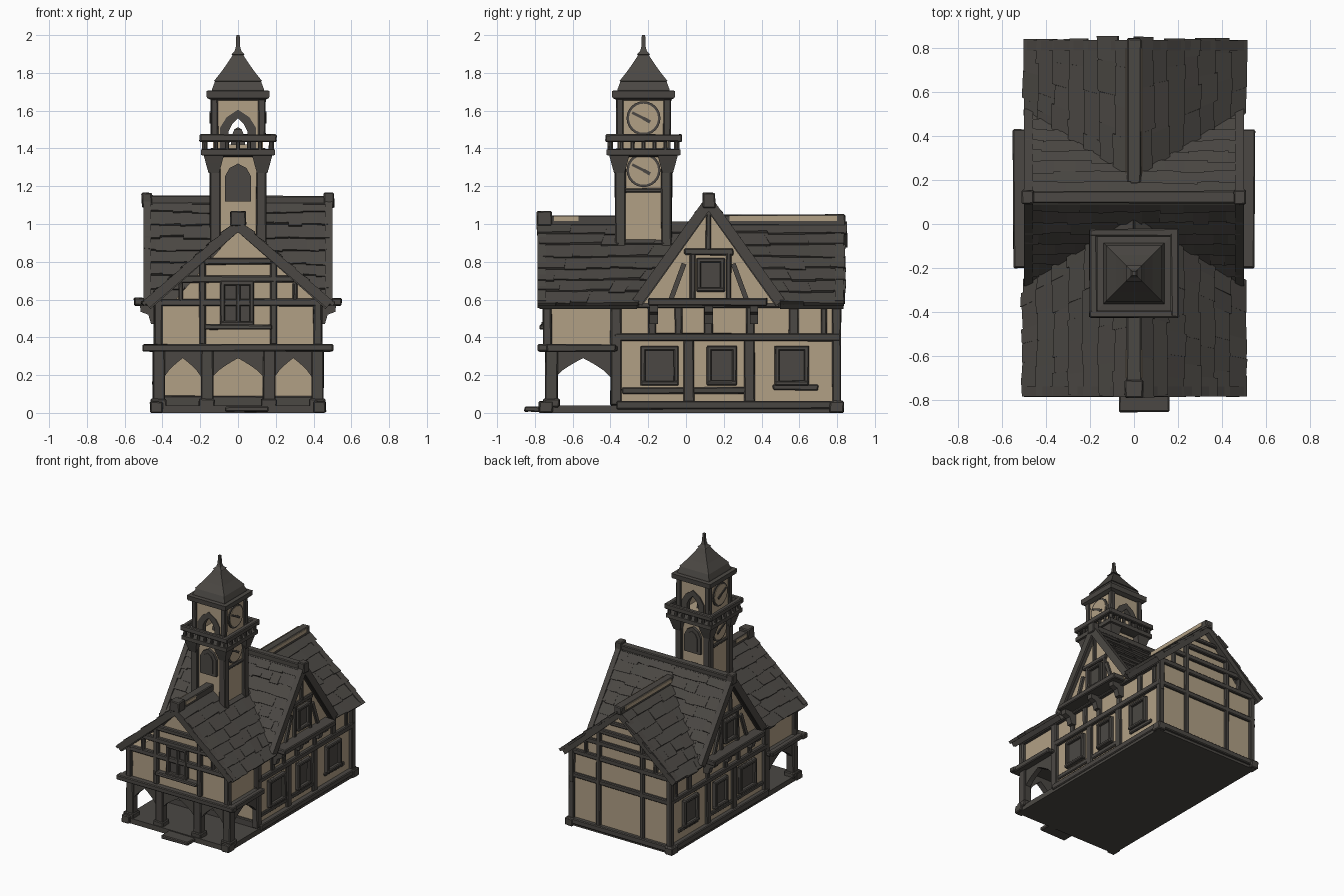
import bpy, bmesh, math, random
from mathutils import Vector as V

if "Cube" in bpy.data.objects:
    bpy.data.objects.remove(bpy.data.objects["Cube"])
random.seed(4)

def material(name, c):
    m = bpy.data.materials.new(name)
    m.diffuse_color = (*c, 1)
    m.use_nodes = True
    m.node_tree.nodes["Principled BSDF"].inputs["Base Color"].default_value = m.diffuse_color
    return m
WOOD = material("dark weathered wood", (0.070, 0.064, 0.057))
WALL = material("beige plaster", (0.44, 0.35, 0.235))

def finish(name, bm, mat, bevel=0):
    bmesh.ops.recalc_face_normals(bm, faces=bm.faces)
    me = bpy.data.meshes.new(name)
    bm.to_mesh(me); bm.free()
    me.materials.append(mat)
    o = bpy.data.objects.new(name, me)
    bpy.context.collection.objects.link(o)
    if bevel:
        b = o.modifiers.new("worn edges", 'BEVEL')
        b.width = bevel; b.segments = 1
    return o

def box(name, x0, x1, y0, y1, z0, z1, mat=WOOD, j=0.003):
    bm = bmesh.new()
    bmesh.ops.create_cube(bm, size=1)
    if mat is WALL: j = 0
    for v in bm.verts:
        v.co = V(((x0+x1)/2 + v.co.x*(x1-x0), (y0+y1)/2 + v.co.y*(y1-y0), (z0+z1)/2 + v.co.z*(z1-z0)))
        v.co += V([random.uniform(-j, j) for _ in range(3)])
        v.co.z = max(0, v.co.z)
    return finish(name, bm, mat, 0.006 if j and min(x1-x0, y1-y0, z1-z0) > 0.02 else 0)

def sides(name, x0, x1, *r, **k):          # same box on the left and right
    box(name + "_right", x0, x1, *r, **k)
    box(name + "_left", -x1, -x0, *r, **k)

def prism(name, pts, axis, a, b, mat=WOOD):  # outline in (x,z) or (y,z), extruded along y or x
    bm = bmesh.new()
    rings = [[bm.verts.new((u, d, v) if axis == 'y' else (d, u, v)) for u, v in pts] for d in (a, b)]
    n = len(pts)
    for r in rings: bm.faces.new(r)
    for i in range(n):
        bm.faces.new((rings[0][i], rings[0][(i+1) % n], rings[1][(i+1) % n], rings[1][i]))
    return finish(name, bm, mat)

def strip(name, p, q, w, axis, a, b, mat=WOOD):  # slanted board
    p, q = V(p), V(q)
    n = V((-(q-p).y, (q-p).x)).normalized() * w/2
    return prism(name, [p-n, q-n, q+n, p+n], axis, a, b, mat)

def half_arch(name, u, mid, spring, apex, top, axis, a, b):
    pts = [(u, top), (u, spring)]
    for t in (0.25, 0.5, 0.75, 1):
        pts.append((u + (mid-u)*t, spring + (apex-spring)*(t**0.75)))
    prism(name, pts + [(mid, top)], axis, a, b)

def loft(name, prof, cx, cy, mat=WOOD):     # stacked square sections
    bm = bmesh.new()
    rings = [[bm.verts.new((cx+sx*h, cy+sy*h, z)) for sx, sy in ((-1,-1),(1,-1),(1,1),(-1,1))] for h, z in prof]
    for r, s in zip(rings, rings[1:]):
        for i in range(4):
            bm.faces.new((r[i], r[(i+1) % 4], s[(i+1) % 4], s[i]))
    bm.faces.new(rings[0]); bm.faces.new(rings[-1])
    return finish(name, bm, mat)

def roof(name, a, b, c, d, rows=7):          # slab plus courses of uneven shingles; a-b eave, d-c ridge
    a, b, c, d = map(V, (a, b, c, d))
    n = (b-a).cross(d-a).normalized()
    if n.z < 0: n = -n
    bm = bmesh.new()
    at = lambda s, t, h: (a*(1-s)+b*s)*(1-t) + (d*(1-s)+c*s)*t + n*h
    def slab(cs):
        v = [bm.verts.new(at(*k)) for k in cs]
        for f in ((0,1,2,3), (4,5,6,7), (0,1,5,4), (1,2,6,5), (2,3,7,6), (3,0,4,7)):
            bm.faces.new([v[i] for i in f])
    q = ((0,0), (1,0), (1,1), (0,1))
    slab([(s, t, -0.04) for s, t in q] + [(s, t, 0) for s, t in q])
    L = (b-a).length
    for i in range(rows):
        s = -random.uniform(0, 0.012)/L
        while s < 1:
            e = s + random.uniform(0.06, 0.13)/L
            if e > 1 - 0.04/L: e = 1 + random.uniform(0, 0.012)/L
            t0, t1 = i/rows - random.uniform(0, 0.03), (i+1)/rows
            h = random.uniform(0.014, 0.022)
            slab([(s,t0,-.004), (e,t0,-.004), (e,t1,-.004), (s,t1,-.004),
                  (s,t0,h), (e,t0+random.uniform(-.012,.012),h), (e,t1,.006), (s,t1,.006)])
            s = e
    finish(name, bm, WOOD)

def window(name, axis, face, sgn, u0, u1, z0, z1, f=0.025):
    def part(tag, p0, p1, q0, q1, depth):
        lo, hi = sorted((face - sgn*0.01, face + sgn*depth))
        if axis == 'x': box(name+tag, lo, hi, p0, p1, q0, q1, j=.001)
        else: box(name+tag, p0, p1, lo, hi, q0, q1, j=.001)
    part("_pane", u0, u1, z0, z1, 0.008)
    part("_jamb_a", u0, u0+f, z0, z1, 0.03); part("_jamb_b", u1-f, u1, z0, z1, 0.03)
    part("_sill", u0, u1, z0, z0+f, 0.034); part("_head", u0, u1, z1-f, z1, 0.03)

# Base, step and plaster walls
box("foundation", -.45, .45, -.76, .81, 0, .04, j=0)
box("front_step", -.07, .16, -.855, -.74, .005, .035)
sides("base_beam", .41, .46, -.37, .83, .02, .065)
box("back_base_beam", -.45, .45, .78, .83, .02, .065)
for y in (-.74, .80): sides("corner_stone", .40, .465, y-.04, y+.035, 0, .06)
box("ground_wall", -.42, .42, -.37, .80, .03, .60, WALL)
box("upper_front_wall", -.42, .42, -.73, -.36, .34, .60, WALL)
prism("main_gable_wall", [(-.42,.5), (.42,.5), (.42,.60), (0,.975)], 'y', -.725, .795, WALL)
prism("cross_gable_wall", [(-.23,.58), (.47,.58), (.12,1.085)], 'x', -.46, .46, WALL)

# Roofs, ridges and barge boards
for s in (-1, 1):
    roof("front_roof", (s*.49,-.775,.58), (s*.49,-.26,.58), (0,.06,1.01), (0,-.775,1.01))
    roof("back_roof", (s*.49,.50,.58), (s*.49,.835,.58), (0,.835,1.01), (0,.18,1.01))
    roof("cross_roof", (-.485,.12+s*.385,.59), (.485,.12+s*.385,.59), (.485,.12,1.13), (-.485,.12,1.13), 8)
    for y in (-.785, .79):
        strip("main_barge_board", (s*.485,.575), (0,.99), .05, 'y', y, y+.045)
    for x in (-.5, .46):
        strip("cross_barge_board", (.12+s*.38,.585), (.12,1.115), .055, 'x', x, x+.04)
box("front_ridge", -.033, .033, -.72, -.1, .99, 1.045)
box("front_ridge_end", -.042, .042, -.79, -.71, .99, 1.068)
box("back_ridge", -.033, .033, .16, .845, .99, 1.05)
box("cross_ridge", -.5, .5, .095, .15, 1.105, 1.15)
sides("cross_ridge_end", .455, .51, .088, .155, 1.085, 1.165)
sides("back_ridge_plaster", .034, .039, .23, .80, 1.015, 1.045, WALL)
sides("front_ridge_plaster", .034, .039, -.70, -.57, 1.015, 1.042, WALL)

# Porch: floor beam, posts and pointed braces
box("porch_floor_beam", -.475, .475, -.765, -.36, .325, .355)
box("porch_front_beam", -.505, .505, -.785, -.73, .325, .365)
sides("porch_side_beam", .45, .495, -.78, -.37, .325, .362)
for x in (-.42, -.165, .165, .42):
    box("porch_post", x-.032, x+.032, -.745, -.68, .03, .34)
    box("porch_post_foot", x-.042, x+.042, -.755, -.67, .03, .075)
for u0, u1 in ((-.39,-.195), (-.135,.135), (.195,.39)):
    for u in (u0, u1): half_arch("porch_brace", u, (u0+u1)/2, .19, .29, .34, 'y', -.735, -.69)
for x in (-.44, .40):
    for u in (-.69, -.40): half_arch("porch_side_brace", u, -.545, .19, .29, .34, 'x', x, x+.04)
box("porch_wall_plinth", -.42, .42, -.39, -.36, .03, .09)

# Timber frame on the long sides
sides("corner_post", .40, .445, -.40, -.34, .04, .58)
sides("back_corner_post", .40, .445, .775, .82, .04, .58)
sides("upper_front_post", .40, .445, -.75, -.71, .34, .60)
sides("upper_back_post", .40, .44, -.40, -.375, .36, .58)
sides("mid_beam", .41, .445, -.38, .82, .38, .42)
sides("eave_beam", .41, .45, -.75, .82, .555, .59)
for y, w in ((-.18,.022), (-.04,.02), (.12,.022), (.34,.022), (.57,.025), (.73,.015)):
    sides("upper_stud", .41, .436, y-w, y+w, .41, .57)
for y in (.015, .335): sides("lower_stud", .41, .438, y-.028, y+.028, .05, .39)
sides("lower_rail", .41, .434, -.34, .33, .10, .135)
sides("back_lower_rail", .41, .434, .46, .70, .12, .15)
for s in (-1, 1):
    for u0, u1 in ((-.24,-.04), (.11,.27), (.47,.65)):
        window("side_window", 'x', s*.42, s, u0, u1, .145, .355)
    window("gable_window", 'x', s*.46, s, .055, .205, .64, .82)

# Jettied side gables
sides("gable_sill_beam", .44, .55, -.20, .43, .568, .608)
sides("gable_collar", .45, .48, -.01, .25, .835, .87)
sides("gable_king_post", .45, .478, .105, .135, .86, 1.07)
for y in (.035, .225): sides("gable_stud", .45, .478, y-.015, y+.015, .60, .85)
for s in (-1, 1):
    for y in (-.17, .12, .36):
        prism("gable_bracket", [(s*.41,.575), (s*.52,.575), (s*.515,.535), (s*.475,.52), (s*.46,.47), (s*.41,.47)], 'y', y-.022, y+.022)
    for k in (-1, 1):
        strip("gable_brace", (.12+k*.20,.60), (.12+k*.13,.79), .026, 'x', s*.45, s*.476)

# Front and back gable framing
for tag, y0, y1 in (("front", -.755, -.715), ("back", .785, .82)):
    sides(tag+"_corner_post", .40, .445, y0, y1, .34, .60)
    box(tag+"_tie_beam", -.45, .45, y0, y1, .565, .605)
    box(tag+"_collar", -.30, .30, y0, y1, .69, .725)
    box(tag+"_upper_collar", -.18, .18, y0, y1, .785, .82)
    sides(tag+"_post", .17, .205, y0, y1, .36 if tag == "front" else .05, .80)
    sides(tag+"_strut", .29, .315, y0, y1, .59, .69)
box("back_mid_beam", -.43, .43, .785, .82, .38, .42)
box("back_peak_beam", -.10, .10, .785, .815, .87, .90)
window("front_window", 'y', -.73, -1, -.095, .085, .46, .70)
box("front_window_mullion", -.012, .012, -.757, -.72, .47, .69)
box("front_window_ledge", -.18, .18, -.775, -.72, .44, .468)

# Tower shaft
TY = -.225
box("tower_shaft", -.125, .125, TY-.125, TY+.125, .80, 1.42, WALL)
for sx in (-1, 1):
    for sy in (-1, 1):
        x, y = sx*.122, TY+sy*.122
        box("tower_corner_post", x-.027, x+.027, y-.027, y+.027, .72, 1.40)
        box("belfry_corner_post", sx*.125-.02, sx*.125+.02, TY+sy*.125-.02, TY+sy*.125+.02, 1.44, 1.68)
        loft("balcony_bracket", [(.028,1.27), (.042,1.32), (.055,1.37)], sx*.128, TY+sy*.128)
arch = lambda w, z0, z1, z2: [(-w,z0), (w,z0), (w,z1), (w*.65,z1+(z2-z1)*.65), (0,z2), (-w*.65,z1+(z2-z1)*.65), (-w,z1)]
for s in (-1, 1):
    y = TY + s*.125
    prism("tower_window_frame", arch(.07, 1.12, 1.25, 1.32), 'y', y, y+s*.022)
    prism("tower_window_pane", arch(.045, 1.14, 1.24, 1.29), 'y', y, y+s*.028)
    box("tower_side_band", s*.125-.012, s*.125+.012, TY-.13, TY+.13, 1.165, 1.19)

# Balcony with balusters
loft("balcony_floor", [(.15,1.355), (.195,1.365), (.195,1.395), (.12,1.40)], 0, TY)
for s in (-1, 1):
    box("balcony_rail", -.205, .205, TY+s*.185-.018, TY+s*.185+.018, 1.435, 1.475)
    box("balcony_side_rail", s*.185-.018, s*.185+.018, TY-.20, TY+.20, 1.435, 1.475)
    for i in range(-3, 4):
        u = i*.058
        box("baluster", u-.011, u+.011, TY+s*.18-.011, TY+s*.18+.011, 1.39, 1.44, j=.001)
        box("side_baluster", s*.18-.011, s*.18+.011, TY+u-.011, TY+u+.011, 1.39, 1.44, j=.001)

# Open belfry: arched front and back, clock faces on the sides
for s in (-1, 1):
    y = TY + s*.12
    for k in (-1, 1):
        prism("belfry_wall", [(k*.12,1.40), (k*.055,1.40), (k*.055,1.50), (k*.035,1.545), (0,1.575), (0,1.68), (k*.12,1.68)], 'y', y-.012, y+.012, WALL)
        prism("belfry_arch", [(k*.095,1.40), (k*.05,1.40), (k*.05,1.49), (k*.03,1.53), (0,1.56), (0,1.605), (k*.06,1.565), (k*.095,1.51)], 'y', y-.018, y+.022)
    x = s*.12
    box("clock_wall", x-.012, x+.012, TY-.12, TY+.12, 1.40, 1.68, WALL)
    for zc, xf in ((1.56, s*.132), (1.285, s*.125)):
        disc = lambda r: [(TY+r*math.cos(i*math.pi/12), zc+r*math.sin(i*math.pi/12)) for i in range(24)]
        prism("clock_rim", disc(.09), 'x', xf, xf+s*.008)
        prism("clock_face", disc(.077), 'x', xf, xf+s*.012, WALL)
        strip("clock_hour_hand", (TY,zc), (TY+.035,zc-.02), .018, 'x', xf, xf+s*.018)
        strip("clock_minute_hand", (TY+.01,zc-.005), (TY-.06,zc+.03), .014, 'x', xf, xf+s*.018)
loft("bell", [(.04,1.40), (.035,1.46), (.02,1.50), (.005,1.51)], 0, TY)

# Tower roof and spire
loft("tower_cornice", [(.14,1.655), (.165,1.668), (.168,1.705), (.13,1.708)], 0, TY)
loft("tower_roof", [(.14,1.70), (.137,1.715), (.122,1.755), (.127,1.757), (.085,1.81), (.05,1.86), (.028,1.895), (.036,1.897), (.018,1.915), (.011,1.94), (.009,2.0)], 0, TY)
